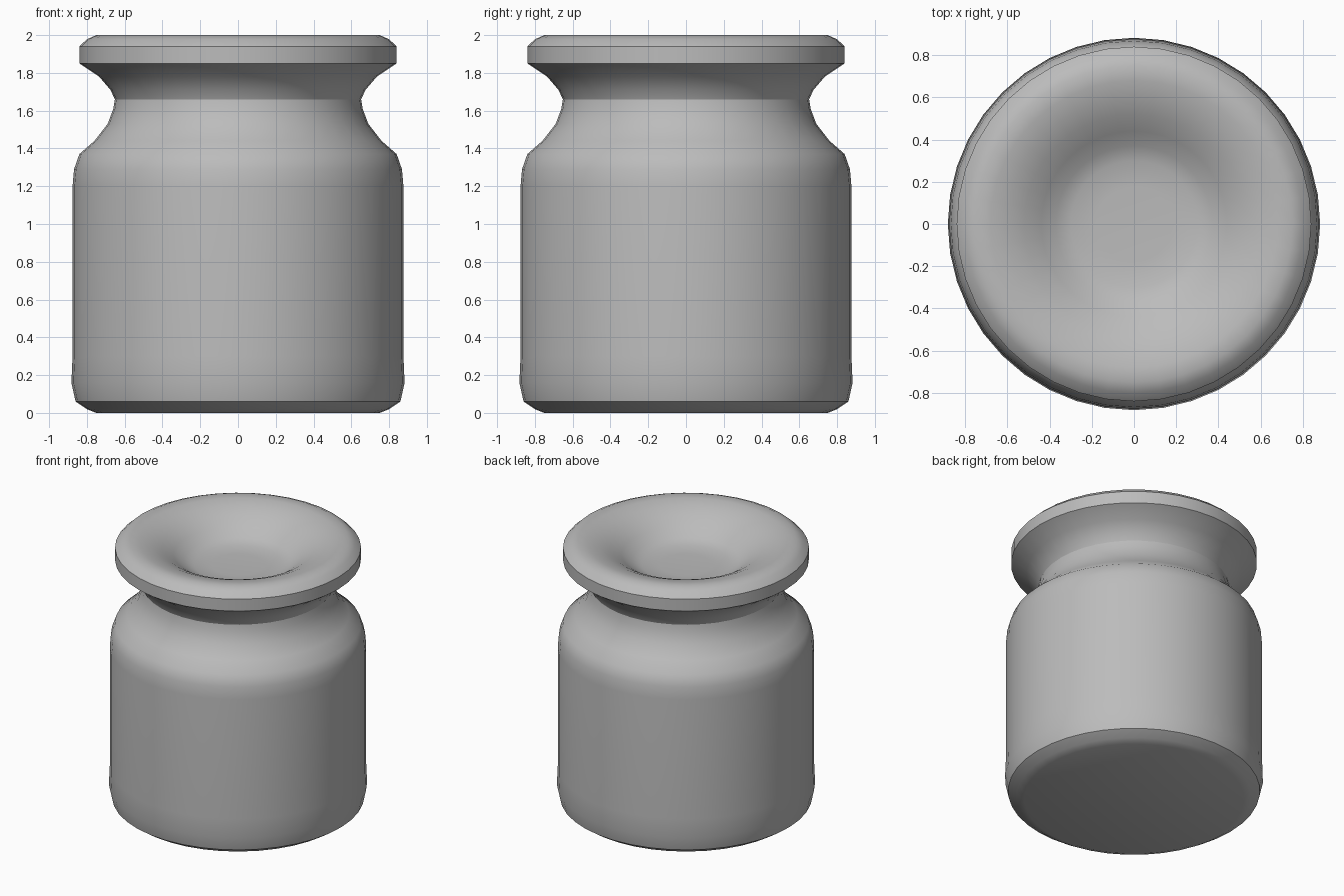
import bpy
import bmesh
from math import cos, sin, tau, radians

SIDES = 40

cube = bpy.data.objects.get("Cube")
if cube:
    bpy.data.objects.remove(cube, do_unlink=True)

# Single plain grey finish
grey = bpy.data.materials.new("plain_grey")
grey.use_nodes = True
tone = (0.5, 0.5, 0.5, 1)
grey.diffuse_color = tone
grey.node_tree.nodes["Principled BSDF"].inputs["Base Color"].default_value = tone


def lathe(name, profile, angle):
    """Turn a closed (radius, height) profile, capping both ends at the axis."""
    bm = bmesh.new()
    rings = [[bm.verts.new((r * cos(tau * i / SIDES), r * sin(tau * i / SIDES), z))
              for i in range(SIDES)] for r, z in profile]
    for low, high in zip(rings, rings[1:]):
        for i in range(SIDES):
            j = (i + 1) % SIDES
            bm.faces.new((low[i], low[j], high[j], high[i]))
    bm.faces.new(rings[0][::-1])
    bm.faces.new(rings[-1])
    bmesh.ops.recalc_face_normals(bm, faces=bm.faces)
    mesh = bpy.data.meshes.new(name)
    bm.to_mesh(mesh)
    bm.free()
    mesh.materials.append(grey)
    obj = bpy.data.objects.new(name, mesh)
    bpy.context.collection.objects.link(obj)
    bpy.ops.object.select_all(action="DESELECT")
    obj.select_set(True)
    bpy.context.view_layer.objects.active = obj
    bpy.ops.object.shade_smooth_by_angle(angle=radians(angle))
    return obj


# Jar: flat base, rounded foot, straight wall, sloping shoulder, narrow neck
lathe("jar_body", [
    (0.75, 0.0), (0.80, 0.02), (0.86, 0.06), (0.882, 0.16), (0.876, 0.30),
    (0.876, 1.20), (0.868, 1.29), (0.84, 1.37), (0.76, 1.44), (0.69, 1.53),
    (0.66, 1.61), (0.652, 1.66)], 35)

# Lid: flared underside, upright rim, softly dished top
lathe("lid", [
    (0.652, 1.66), (0.675, 1.71), (0.735, 1.78), (0.84, 1.85), (0.84, 1.94),
    (0.80, 1.978), (0.75, 2.0), (0.68, 1.995), (0.60, 1.975), (0.52, 1.94),
    (0.44, 1.89), (0.37, 1.84), (0.30, 1.815), (0.18, 1.808)], 32)
